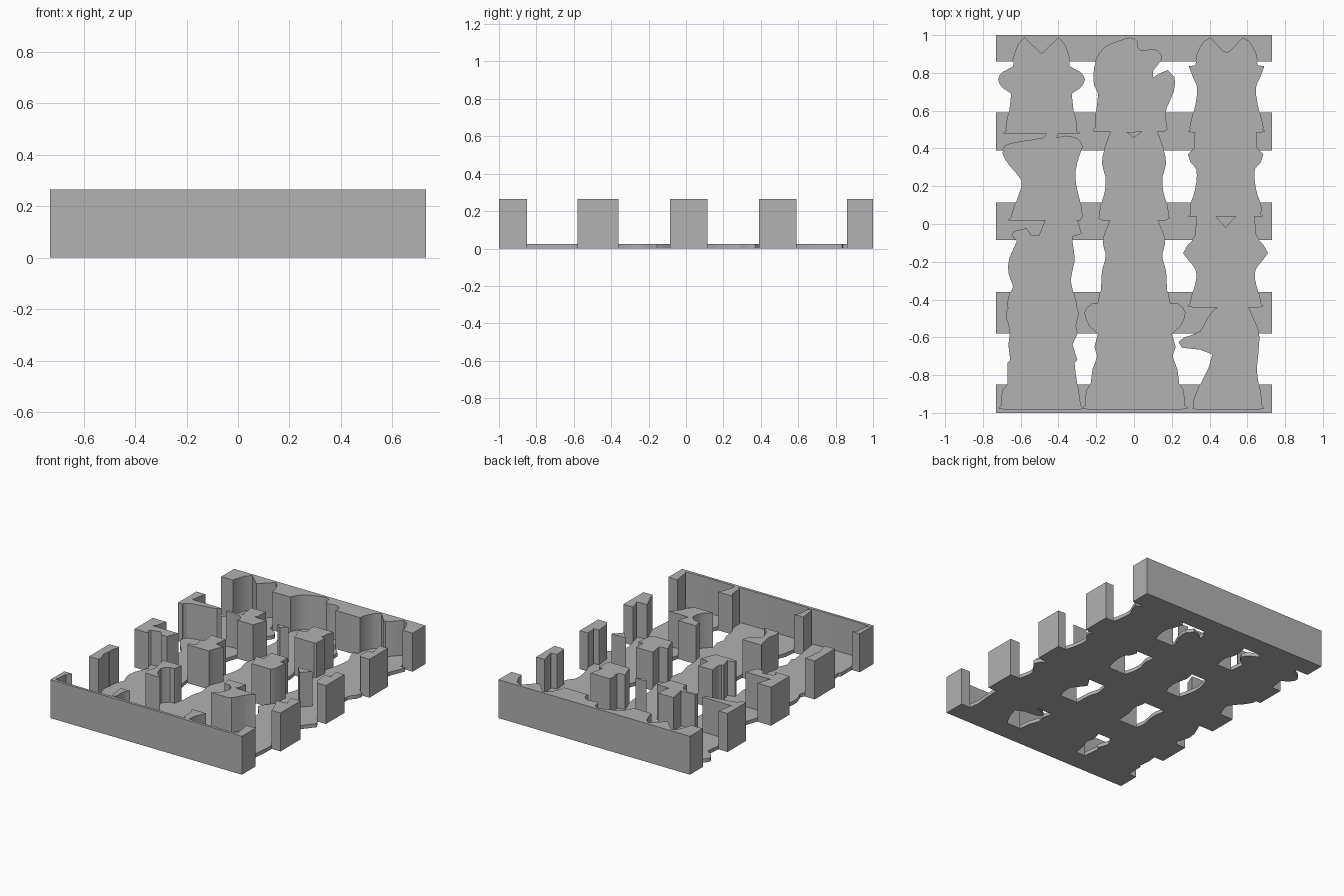
import bpy, bmesh, math
from mathutils import Vector

H, FLOOR = 0.265, 0.025

grey = bpy.data.materials.new("plain grey")
grey.diffuse_color = (0.445, 0.445, 0.445, 1)


def mirrored(cx, half):
    """Closed outline from a right-hand half profile listed top to bottom."""
    right = [(cx + x, y) for x, y in half]
    left = [(cx - x, y) for x, y in reversed(half) if x > 0]
    return right + left


def rounded(pts):
    """Add a curved midpoint on gentle stretches; keep sharp corners."""
    p = [Vector(q) for q in pts]
    n = len(p)

    def gentle(i):
        a, b, c = p[i - 1], p[i], p[(i + 1) % n]
        return (b - a).angle(c - b) < math.radians(62)

    out = []
    for i in range(n):
        a, b, c, d = p[i - 1], p[i], p[(i + 1) % n], p[(i + 2) % n]
        out.append(b)
        if gentle(i) and gentle((i + 1) % n):
            out.append((9 * (b + c) - a - d) / 16)
    return out


def prism(name, pts, z0, z1):
    bm = bmesh.new()
    face = bm.faces.new([bm.verts.new((x, y, z0)) for x, y in pts])
    ext = bmesh.ops.extrude_face_region(bm, geom=[face])
    top = [v for v in ext["geom"] if isinstance(v, bmesh.types.BMVert)]
    bmesh.ops.translate(bm, verts=top, vec=(0, 0, z1 - z0))
    bmesh.ops.recalc_face_normals(bm, faces=bm.faces[:])
    mesh = bpy.data.meshes.new(name)
    bm.to_mesh(mesh)
    bm.free()
    mesh.materials.append(grey)
    ob = bpy.data.objects.new(name, mesh)
    bpy.context.collection.objects.link(ob)
    return ob


def boolean(target, tool, operation):
    bpy.context.view_layer.objects.active = target
    mod = target.modifiers.new("cut", "BOOLEAN")
    mod.operation, mod.solver, mod.object = operation, "EXACT", tool
    bpy.ops.object.modifier_apply(modifier=mod.name)
    bpy.data.objects.remove(tool)


# Left column pockets
left_1 = mirrored(-0.49, [
    (0, 0.90), (0.09, 0.985), (0.12, 0.955), (0.15, 0.87), (0.15, 0.835), (0.205, 0.805),
    (0.23, 0.765), (0.205, 0.72), (0.16, 0.69), (0.17, 0.60), (0.185, 0.53), (0.185, 0.49), (0.175, 0.48)])
left_2 = [
    (-0.68, 0.415), (-0.695, 0.37), (-0.66, 0.31), (-0.595, 0.23), (-0.605, 0.17), (-0.63, 0.10),
    (-0.65, 0.03), (-0.64, 0.02), (-0.285, 0.02), (-0.275, 0.04), (-0.285, 0.12), (-0.305, 0.2),
    (-0.31, 0.28), (-0.29, 0.36), (-0.275, 0.41), (-0.3, 0.45), (-0.36, 0.465), (-0.41, 0.455),
    (-0.405, 0.485), (-0.46, 0.485), (-0.48, 0.455), (-0.6, 0.435)]
left_3 = [
    (-0.645, -0.06), (-0.635, -0.04), (-0.57, -0.025), (-0.545, -0.06), (-0.5, -0.06), (-0.465, 0.03),
    (-0.32, 0.03), (-0.295, 0), (-0.28, -0.05), (-0.33, -0.065), (-0.32, -0.13), (-0.315, -0.2),
    (-0.335, -0.3), (-0.31, -0.4), (-0.3, -0.46), (-0.66, -0.46), (-0.67, -0.43), (-0.655, -0.36),
    (-0.64, -0.33), (-0.665, -0.26), (-0.66, -0.18), (-0.62, -0.09)]
left_4 = [
    (-0.67, -0.45), (-0.675, -0.5), (-0.655, -0.56), (-0.665, -0.64), (-0.655, -0.72), (-0.67, -0.735),
    (-0.67, -0.85), (-0.695, -0.88), (-0.7, -0.96), (-0.68, -0.98), (-0.3, -0.98), (-0.285, -0.96),
    (-0.3, -0.85), (-0.315, -0.735), (-0.3, -0.72), (-0.325, -0.64), (-0.3, -0.585), (-0.31, -0.54),
    (-0.295, -0.48), (-0.3, -0.45)]

# Middle column pockets
mid_1 = [
    (-0.215, 0.79), (-0.2, 0.87), (-0.155, 0.935), (-0.085, 0.965), (-0.02, 0.985), (0.015, 0.965),
    (0.02, 0.93), (0.05, 0.915), (0.1, 0.925), (0.14, 0.9), (0.14, 0.86), (0.1, 0.81), (0.1, 0.775),
    (0.14, 0.8), (0.18, 0.815), (0.215, 0.775), (0.21, 0.7), (0.175, 0.62), (0.165, 0.56),
    (0.175, 0.5), (0.155, 0.49), (-0.19, 0.49), (-0.205, 0.51), (-0.2, 0.6), (-0.19, 0.69), (-0.21, 0.73)]
mid_2 = mirrored(0, [
    (0, 0.455), (0.05, 0.495), (0.12, 0.495), (0.155, 0.40), (0.17, 0.32), (0.15, 0.245),
    (0.155, 0.17), (0.175, 0.10), (0.185, 0.03), (0.165, 0.02)])
mid_3 = mirrored(0, [
    (0.12, 0.03), (0.15, -0.04), (0.165, -0.1), (0.15, -0.16), (0.155, -0.2), (0.17, -0.25),
    (0.175, -0.35), (0.19, -0.42), (0.17, -0.45)])
mid_4 = mirrored(0.005, [
    (0.18, -0.42), (0.235, -0.43), (0.265, -0.47), (0.24, -0.54), (0.195, -0.58), (0.215, -0.65),
    (0.2, -0.7), (0.225, -0.77), (0.235, -0.85), (0.255, -0.88), (0.26, -0.96), (0.24, -0.98)])

# Right column pockets
right_1 = mirrored(0.49, [
    (0.02, 0.915), (0.085, 0.985), (0.12, 0.965), (0.155, 0.9), (0.16, 0.87), (0.165, 0.84),
    (0.2, 0.835), (0.175, 0.77), (0.155, 0.72), (0.165, 0.63), (0.19, 0.53), (0.19, 0.5), (0.17, 0.485)])
right_2 = mirrored(0.485, [
    (0.16, 0.49), (0.165, 0.4), (0.2, 0.37), (0.185, 0.325), (0.155, 0.29), (0.155, 0.22),
    (0.17, 0.15), (0.185, 0.11), (0.185, 0.05), (0.17, 0.04)])
right_3 = mirrored(0.485, [
    (0, -0.02), (0.06, 0.045), (0.15, 0.045), (0.16, -0.06), (0.2, -0.11), (0.225, -0.155),
    (0.19, -0.2), (0.16, -0.24), (0.155, -0.29), (0.175, -0.37), (0.185, -0.42), (0.17, -0.44)])
right_4 = [
    (0.46, -0.43), (0.39, -0.5), (0.35, -0.57), (0.265, -0.6), (0.235, -0.625), (0.255, -0.655),
    (0.35, -0.665), (0.415, -0.69), (0.395, -0.76), (0.35, -0.85), (0.315, -0.94), (0.32, -0.97),
    (0.34, -0.98), (0.655, -0.98), (0.675, -0.96), (0.665, -0.87), (0.65, -0.77), (0.665, -0.6),
    (0.635, -0.51), (0.6, -0.43)]

pockets = [rounded(p) for p in (left_1, left_2, left_3, left_4, mid_1, mid_2, mid_3, mid_4,
                                right_1, right_2, right_3, right_4)]

# Five cross bars joined into one tray
tray = None
for y0, y1 in [(-1, -0.85), (-0.58, -0.36), (-0.085, 0.115), (0.39, 0.59), (0.86, 1)]:
    bar = prism("bar", [(-0.73, y0), (0.73, y0), (0.73, y1), (-0.73, y1)], 0, H)
    if tray is None:
        tray = bar
        tray.name = "tray"
    else:
        boolean(tray, bar, "UNION")

# Hollow each pocket out of the bars, then lay its thin floor
for pts in pockets:
    boolean(tray, prism("pocket_cutter", pts, FLOOR, H + 0.1), "DIFFERENCE")
for pts in pockets:
    boolean(tray, prism("pocket_floor", pts, 0, FLOOR), "UNION")

bpy.ops.object.select_all(action="DESELECT")
tray.select_set(True)
bpy.context.view_layer.objects.active = tray
bpy.ops.object.shade_smooth_by_angle(angle=math.radians(30))
